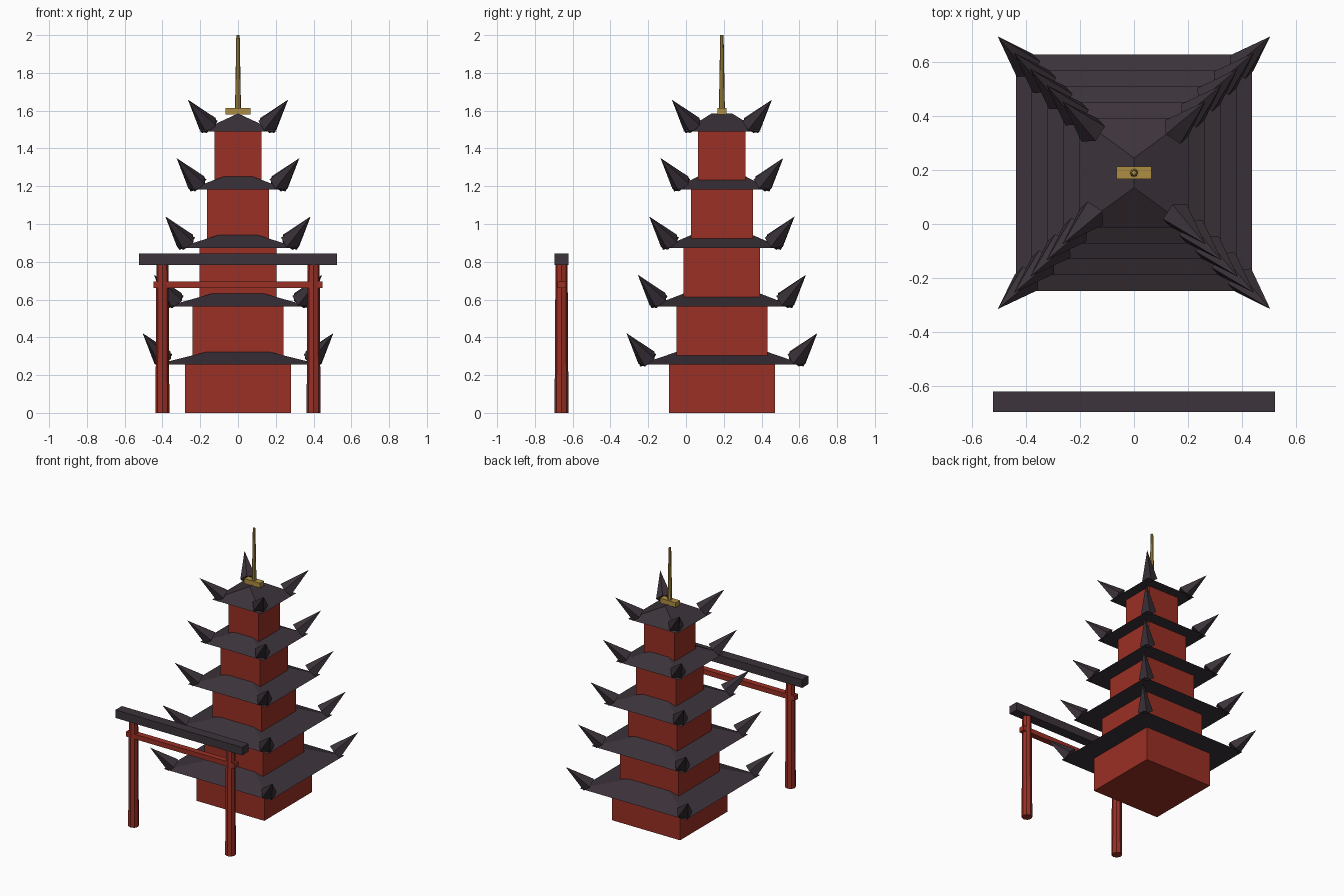
import bpy, bmesh
from math import pi
from mathutils import Vector, Matrix

cube = bpy.data.objects.get("Cube")
if cube:
    bpy.data.objects.remove(cube, do_unlink=True)


def material(name, rgb):
    m = bpy.data.materials.new(name)
    m.use_nodes = True
    m.diffuse_color = (*rgb, 1)
    m.node_tree.nodes["Principled BSDF"].inputs["Base Color"].default_value = (*rgb, 1)
    return m


RED = material("red_lacquer", (0.32, 0.029, 0.018))
DARK = material("charcoal_tile", (0.045, 0.033, 0.043))
GOLD = material("gold", (0.42, 0.27, 0.055))


def finish(name, bm, mat):
    bmesh.ops.recalc_face_normals(bm, faces=bm.faces)
    mesh = bpy.data.meshes.new(name)
    bm.to_mesh(mesh)
    bm.free()
    mesh.materials.append(mat)
    ob = bpy.data.objects.new(name, mesh)
    bpy.context.collection.objects.link(ob)
    return ob


def box(name, center, size, mat):
    bm = bmesh.new()
    bmesh.ops.create_cube(bm, size=1, matrix=Matrix.Translation(center) @ Matrix.Diagonal((*size, 1)))
    return finish(name, bm, mat)


def cone(name, base, tip, r1, r2, sides, mat, side_axis=Vector((1, 0, 0)), spin=0):
    """Tapered prism from base to tip; side_axis is perpendicular to its length."""
    base, tip = Vector(base), Vector(tip)
    length = (tip - base).length
    z = (tip - base).normalized()
    x = side_axis.normalized()
    frame = Matrix((x, z.cross(x), z)).transposed().to_4x4()
    matrix = Matrix.Translation((base + tip) / 2) @ frame @ Matrix.Rotation(spin, 4, "Z")
    bm = bmesh.new()
    bmesh.ops.create_cone(bm, cap_ends=True, segments=sides, radius1=r1, radius2=r2,
                          depth=length, matrix=matrix)
    bmesh.ops.remove_doubles(bm, verts=bm.verts, dist=0.0001)
    return finish(name, bm, mat)


def hip_roof(name, y, z, half, ridge, height):
    """Closed hip roof whose short ridge runs front to back."""
    bm = bmesh.new()
    a, b, c, d = [bm.verts.new((sx * half, y + sy * half, z))
                  for sx, sy in ((-1, -1), (1, -1), (1, 1), (-1, 1))]
    front, back = [bm.verts.new((0, y + s * ridge, z + height)) for s in (-1, 1)]
    for face in ((a, b, front), (b, c, back, front), (c, d, back),
                 (d, a, front, back), (d, c, b, a)):
        bm.faces.new(face)
    return finish(name, bm, DARK)


# Pagoda: five shrinking storeys, each with a roof and upturned corner horns
PY = 0.19
STEP = 0.309
for i in range(5):
    body = 0.28 - 0.0387 * i
    eave = 0.4375 - 0.0585 * i
    eave_z = 0.255 + STEP * i
    bottom = eave_z - 0.255 - (0.02 if i else 0)
    label = f"storey_{i + 1}"
    box(label + "_walls", (0, PY, (bottom + eave_z + 0.004) / 2),
        (2 * body, 2 * body, eave_z + 0.004 - bottom), RED)
    hip_roof(label + "_roof", PY, eave_z, eave, eave * 0.27, 0.11 - 0.004 * i)

    tip_out = 0.505 - 0.06 * i
    base_out = tip_out - 0.11
    for sx, side in ((-1, "right"), (1, "left")):
        for sy, end in ((-1, "front"), (1, "back")):
            cone(f"{label}_horn_{end}_{side}",
                 (sx * base_out, PY + sy * base_out, eave_z + 0.03),
                 (sx * tip_out, PY + sy * tip_out, eave_z + 0.167),
                 0.056, 0, 5, DARK, Vector((-sy, sx, 0)) * sx * sy,
                 -sx * sy * sy * pi / 2 * sy)

# Finial
box("finial_base", (0, PY, 1.597), (0.13, 0.048, 0.036), GOLD)
cone("finial_spire", (0, PY, 1.6), (0, PY, 2), 0.016, 0.009, 8, GOLD)

# Gate
GY = -0.659
for sx, side in ((-1, "right"), (1, "left")):
    cone("gate_post_" + side, (sx * 0.4, GY, 0), (sx * 0.4, GY, 0.79), 0.037, 0.032, 8, RED)
box("gate_top_beam", (0, GY, 0.814), (1.046, 0.075, 0.06), DARK)
box("gate_tie_beam", (0, GY, 0.678), (0.896, 0.045, 0.036), RED)
